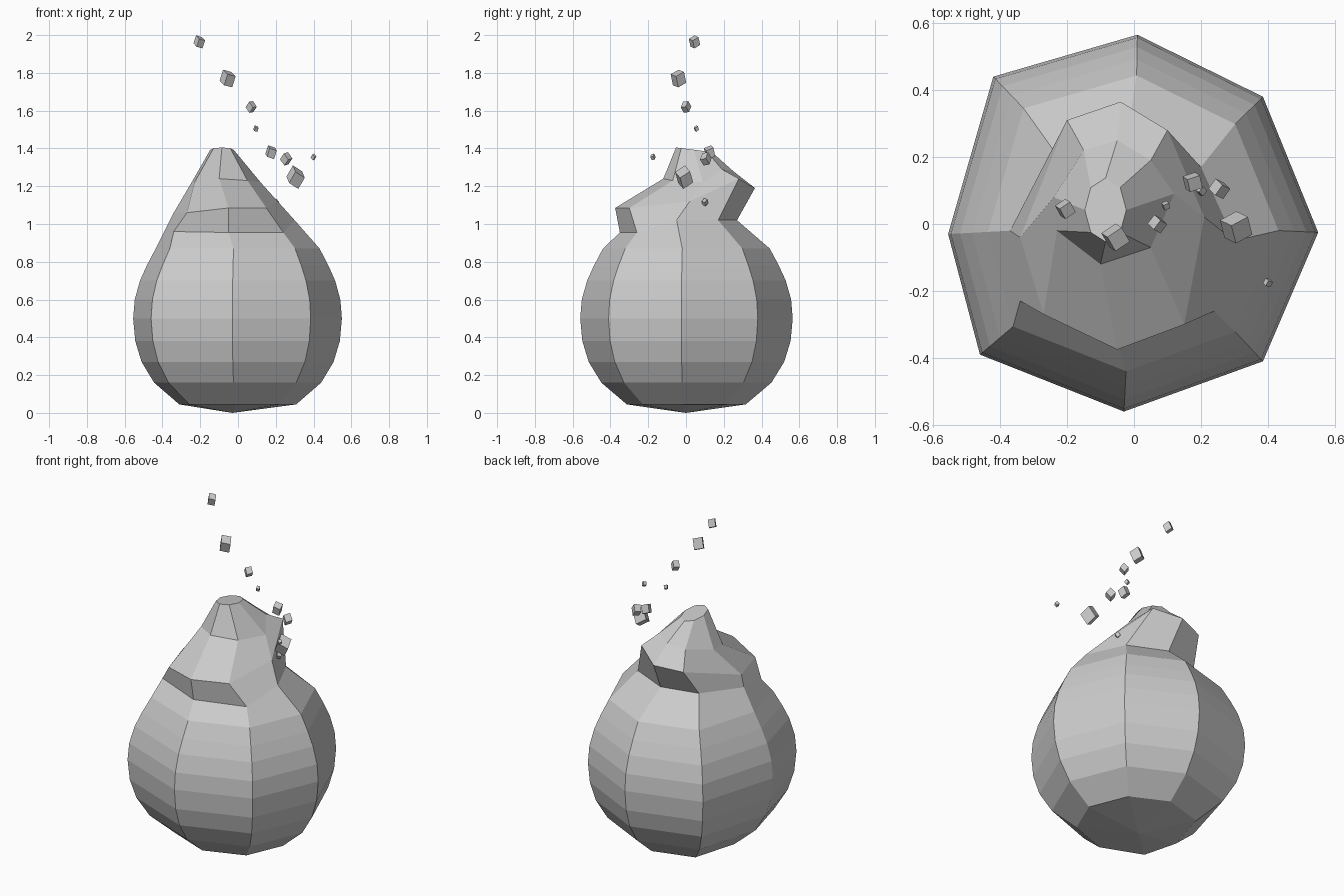
import bpy, bmesh, math, random
from mathutils import Vector, Matrix

if "Cube" in bpy.data.objects:
    bpy.data.objects.remove(bpy.data.objects["Cube"])

random.seed(4)

# Plan outline of the belly, clockwise from the back
outline = [(0.01, .565), (.385, .38), (.55, -.025), (.385, -.41),
           (-.03, -.56), (-.46, -.39), (-.555, -.03), (-.42, .44)]
# (height, scale) of the belly rings
belly = [(.045, .56), (.16, .80), (.27, .92), (.38, .98), (.5, 1.0),
         (.6, .985), (.7, .935), (.78, .87), (.87, .785)]
rings = [[(x * s, y * s, z) for x, y in outline] for z, s in belly]

# Neck, pinched in under the bumps
rings.append([(-.02, .27, 1.02), (.20, .17, 1.02), (.30, -.05, 1.02), (.24, -.26, .955),
              (-.05, -.35, .955), (-.34, -.23, .96), (-.37, -.02, 1.0), (-.24, .22, 1.02)])
# Bumps flaring outwards
rings.append([(-.04, .365, 1.19), (.10, .28, 1.24), (.21, .02, 1.12), (.15, -.30, 1.085),
              (-.05, -.375, 1.085), (-.27, -.27, 1.06), (-.34, -.04, 1.06), (-.20, .31, 1.17)])
# Shoulder of the tip
rings.append([(-.05, .25, 1.28), (.05, .19, 1.29), (.12, .09, 1.22), (.05, -.07, 1.23),
              (-.10, -.12, 1.24), (-.23, -.02, 1.22), (-.24, .08, 1.23), (-.15, .22, 1.26)])
# Blunt tip
rings.append([(-.085 + .062 * math.sin(a), .042 + .095 * math.cos(a), 1.393 - .012 * math.cos(a))
              for a in (i * math.tau / 8 for i in range(8))])


def make_object(name, bm):
    bmesh.ops.recalc_face_normals(bm, faces=bm.faces)
    mesh = bpy.data.meshes.new(name)
    bm.to_mesh(mesh)
    bm.free()
    obj = bpy.data.objects.new(name, mesh)
    bpy.context.collection.objects.link(obj)
    return obj


# Flame body: rings bridged together and closed at both ends
bm = bmesh.new()
loops = [[bm.verts.new(p) for p in ring] for ring in rings]
for low, high in zip(loops, loops[1:]):
    for i in range(8):
        j = (i + 1) % 8
        bm.faces.new((low[i], low[j], high[j], high[i]))
base = bm.verts.new((-.03, 0, 0))
for i in range(8):
    bm.faces.new((base, loops[0][i], loops[0][(i + 1) % 8]))
bm.faces.new(loops[-1])
make_object("flame_body", bm)

# Embers: small tilted blocks rising above the flame (x, y, z, edge)
embers = [(-.205, .045, 1.964, .042), (-.055, -.04, 1.77, .058), (.07, 0, 1.62, .038),
          (.095, .055, 1.505, .02), (.175, .125, 1.38, .045), (.255, .105, 1.345, .042),
          (.305, -.01, 1.248, .068), (.40, -.175, 1.355, .02), (.2, .1, 1.115, .024)]
for n, (x, y, z, size) in enumerate(embers, 1):
    bm = bmesh.new()
    bmesh.ops.create_cube(bm, size=size)
    turn = Matrix.Rotation(random.uniform(.3, .7), 4, 'Y') @ Matrix.Rotation(random.uniform(.2, .6), 4, 'X') \
        @ Matrix.Rotation(random.uniform(0, 1.5), 4, 'Z')
    bm.transform(Matrix.Translation((x, y, z)) @ Matrix.Diagonal((.9, .9, 1.1, 1)) @ turn)
    make_object(f"ember_{n}", bm)
